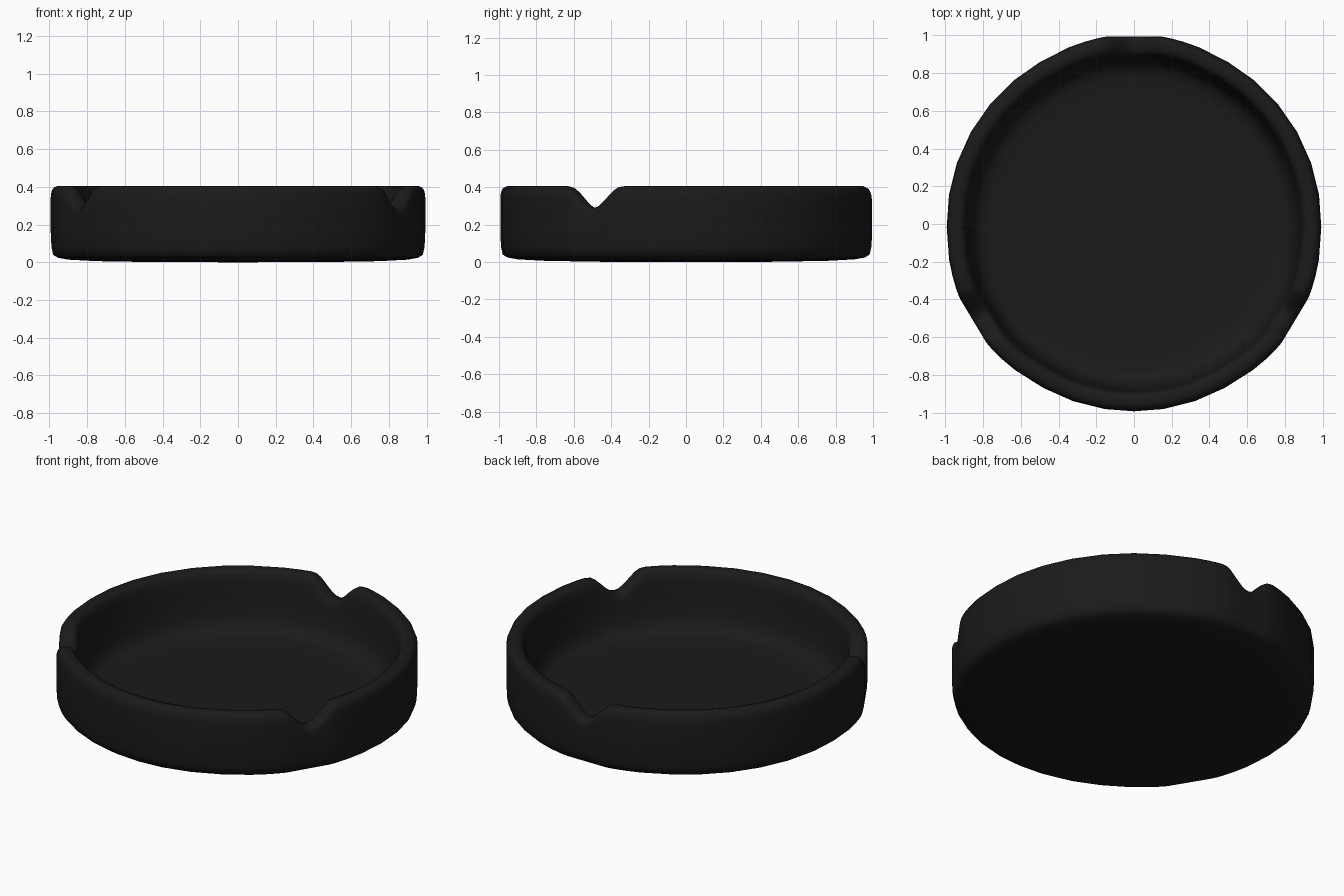
import bpy, bmesh
from math import radians, cos, sin, pi, tan

if "Cube" in bpy.data.objects:
    bpy.data.objects.remove(bpy.data.objects["Cube"])

TOP, FLOOR, NOTCH_DEPTH, NOTCH_HALF = 0.405, 0.05, 0.116, 0.185

# (radius, height) cross-section: underside, outer wall, rounded rim, inner wall, floor
profile = [(0.45, 0.001), (0.75, 0.006), (0.90, 0.014), (0.955, 0.024), (0.980, 0.04), (0.989, 0.08),
           (0.993, 0.16), (0.993, 0.25), (0.993, 0.345), (0.989, 0.375), (0.978, 0.395), (0.957, TOP),
           (0.930, TOP), (0.908, 0.396), (0.896, 0.375), (0.889, 0.34), (0.88, 0.25),
           (0.867, 0.15), (0.85, 0.10), (0.82, 0.066), (0.77, 0.054), (0.68, FLOOR), (0.4, FLOOR)]

# Angles are dense at each of the three notches and coarse in between
half = [1.5, 3, 4.5, 6, 7.5, 9, 11, 15, 20, 30, 40, 50]
offsets = [-o for o in reversed(half)] + [0] + half
notches = [90, 211, 329]
columns = []
for k, notch in enumerate(notches):
    columns += [(radians(notch + o), radians(o)) for o in offsets]
    following = notches[(k + 1) % 3] + (360 if k == 2 else 0)
    columns.append((radians((notch + following) / 2), radians(60)))


def ring_point(r, z, angle, off):
    # Wall bulges gently into a flat at each notch, and the rim dips there
    flat = radians(8)
    a = abs(off)
    bulge = 1.0 / cos(flat) + 0.002
    if a <= flat:
        scale = bulge * cos(flat) / cos(a)
    else:
        scale = 1 + (bulge - 1) * max(0, 1 - (a - flat) / radians(22))
    t = abs(tan(off))
    drop = NOTCH_DEPTH * 0.5 * (1 + cos(pi * t / NOTCH_HALF)) if t < NOTCH_HALF else 0
    z -= drop * min(1, max(0, (z - 0.12) / (TOP - 0.12)))
    return (r * scale * cos(angle), r * scale * sin(angle), z)


bm = bmesh.new()
rings = [[bm.verts.new(ring_point(r, z, a, o)) for a, o in columns] for r, z in profile]
n = len(columns)
for lower, upper in zip(rings, rings[1:]):
    for i in range(n):
        j = (i + 1) % n
        bm.faces.new((lower[i], lower[j], upper[j], upper[i]))

# Close underside and dish floor
for ring, z in ((rings[0], 0.0), (rings[-1], FLOOR)):
    centre = bm.verts.new((0, 0, z))
    for i in range(n):
        bm.faces.new((ring[i], ring[(i + 1) % n], centre))
bmesh.ops.recalc_face_normals(bm, faces=bm.faces)

mesh = bpy.data.meshes.new("ashtray_dish")
bm.to_mesh(mesh)
bm.free()
mesh.shade_smooth()
dish = bpy.data.objects.new("ashtray_dish", mesh)
bpy.context.collection.objects.link(dish)

# Near-black finish
black = bpy.data.materials.new("black")
black.diffuse_color = (0.0105, 0.0105, 0.0105, 1)
black.use_nodes = True
black.node_tree.nodes["Principled BSDF"].inputs["Base Color"].default_value = black.diffuse_color
mesh.materials.append(black)
